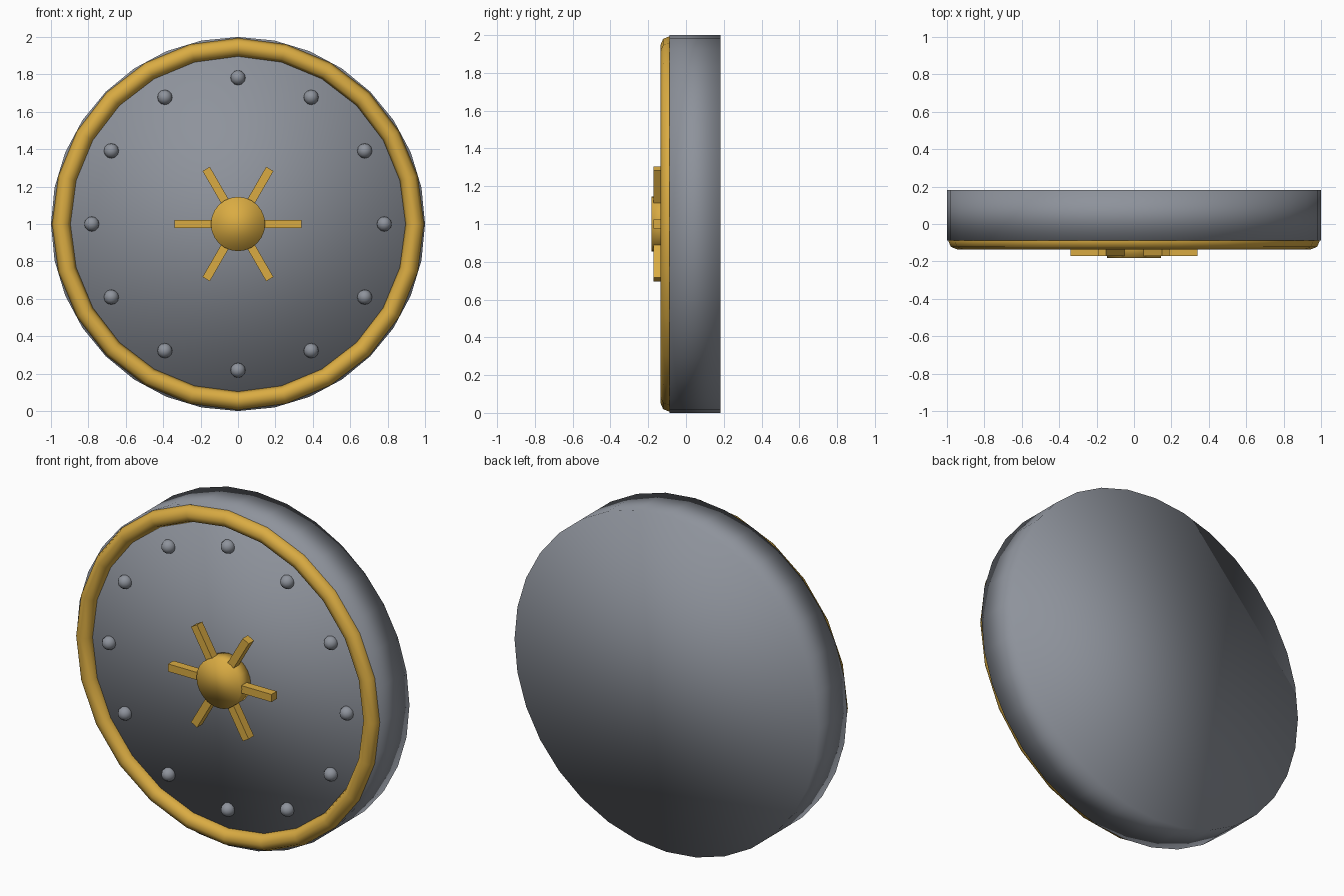
import bpy
from math import pi, sin, cos

cube = bpy.data.objects.get("Cube")
if cube:
    bpy.data.objects.remove(cube, do_unlink=True)


def make_material(name, rgb):
    mat = bpy.data.materials.new(name)
    mat.use_nodes = True
    colour = (*rgb, 1)
    mat.diffuse_color = colour
    mat.node_tree.nodes["Principled BSDF"].inputs["Base Color"].default_value = colour
    return mat


steel = make_material("steel_grey", (0.27, 0.29, 0.33))
gold = make_material("gold", (0.70, 0.41, 0.055))

CENTRE_Z = 1.0
FACE_Y = -0.087     # front face of the disc
FACING = (pi / 2, 0, 0)


def finish(name, mat, smooth=True):
    obj = bpy.context.object
    obj.name = name
    obj.data.materials.append(mat)
    if smooth:
        bpy.ops.object.shade_smooth()
    return obj


def drum(name, radius, front, back, sides, mat):
    """Cylinder facing the front, softly shaded over its edges."""
    bpy.ops.mesh.primitive_cylinder_add(
        vertices=sides, radius=radius, depth=back - front,
        location=(0, (front + back) / 2, CENTRE_Z), rotation=FACING)
    return finish(name, mat)


# Main disc
drum("shield_disc", 1.0, FACE_Y, 0.183, 32, steel)

# Rim ring, half sunk into the front face
bpy.ops.mesh.primitive_torus_add(
    major_radius=0.945, minor_radius=0.049, major_segments=24, minor_segments=8,
    location=(0, FACE_Y, CENTRE_Z), rotation=FACING)
finish("rim_ring", gold)

# Central hub
drum("hub", 0.145, -0.183, FACE_Y + 0.02, 24, gold)

# Six spokes radiating from the hub
for i in range(6):
    a = i * pi / 3
    r = 0.22
    bpy.ops.mesh.primitive_cube_add(
        size=1, location=(r * cos(a), -0.146, CENTRE_Z + r * sin(a)),
        rotation=(0, -a, 0))
    spoke = finish(f"spoke_{i + 1}", gold, smooth=False)
    spoke.scale = (0.24, 0.05, 0.045)

# Twelve rivets around the face
for i in range(12):
    a = i * pi / 6
    r = 0.782
    bpy.ops.mesh.primitive_uv_sphere_add(
        segments=12, ring_count=8, radius=0.04,
        location=(r * cos(a), FACE_Y - 0.006, CENTRE_Z + r * sin(a)), rotation=FACING)
    finish(f"rivet_{i + 1}", steel)
